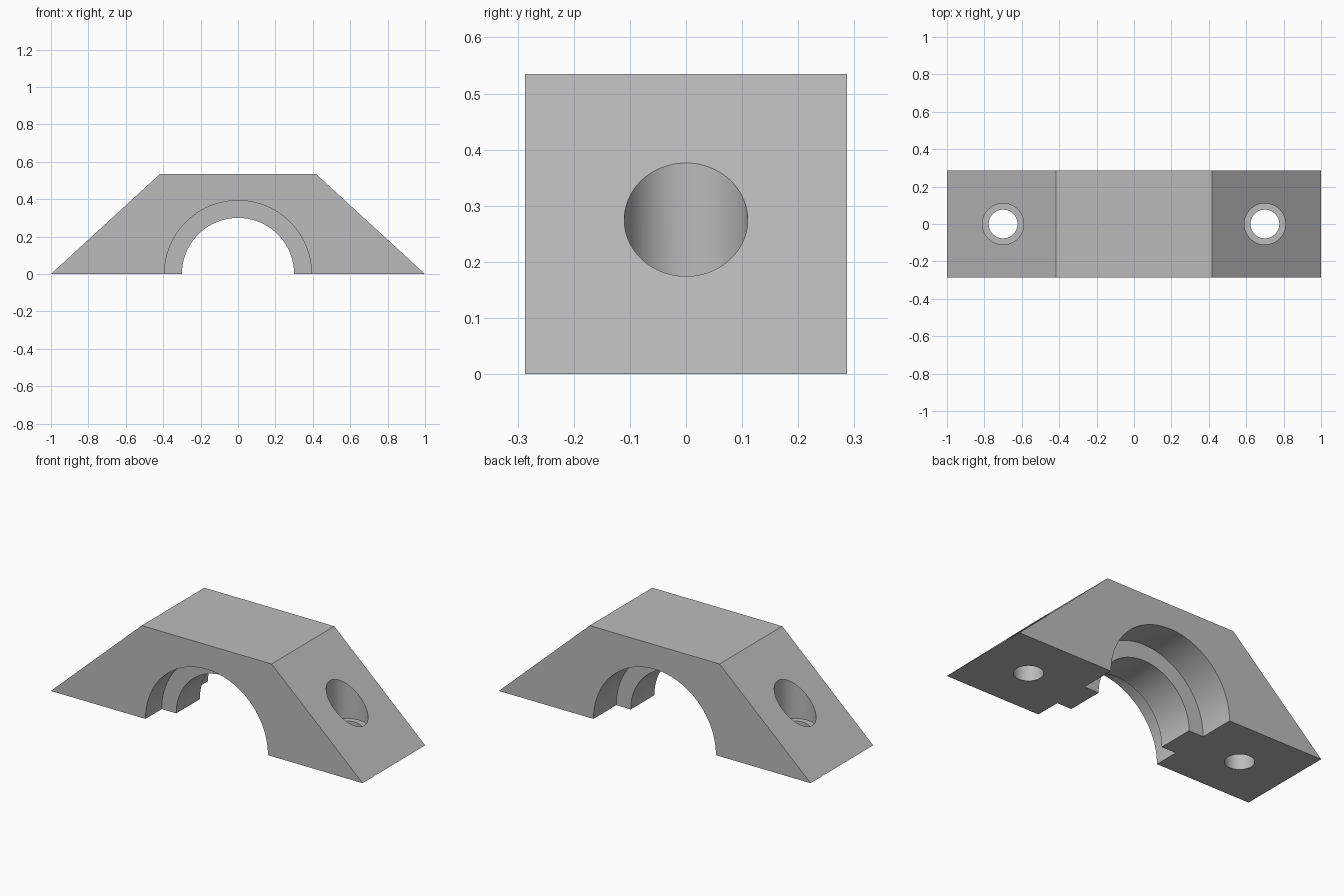
import bpy
import bmesh
import math

cube = bpy.data.objects.get("Cube")
if cube:
    bpy.data.objects.remove(cube, do_unlink=True)

HALF_DEPTH = 0.287
HEIGHT = 0.535

grey = bpy.data.materials.new("light grey")
grey.use_nodes = True
colour = (0.5, 0.5, 0.5, 1.0)
grey.diffuse_color = colour
grey.node_tree.nodes["Principled BSDF"].inputs["Base Color"].default_value = colour


def make_object(name, bm):
    mesh = bpy.data.meshes.new(name)
    bmesh.ops.recalc_face_normals(bm, faces=bm.faces)
    bm.to_mesh(mesh)
    bm.free()
    obj = bpy.data.objects.new(name, mesh)
    bpy.context.collection.objects.link(obj)
    mesh.materials.append(grey)
    return obj


def extrude_profile(name, profile, half_depth):
    """Extrude an x-z outline along y, centred on y = 0."""
    bm = bmesh.new()
    face = bm.faces.new([bm.verts.new((x, -half_depth, z)) for x, z in profile])
    result = bmesh.ops.extrude_face_region(bm, geom=[face])
    moved = [v for v in result["geom"] if isinstance(v, bmesh.types.BMVert)]
    bmesh.ops.translate(bm, verts=moved, vec=(0, 2 * half_depth, 0))
    return make_object(name, bm)


def cylinder(name, radius, start, end, axis, x=0.0):
    """Cutter running from start to end along the y or z axis."""
    bm = bmesh.new()
    bmesh.ops.create_cone(bm, cap_ends=True, segments=96, radius1=radius,
                          radius2=radius, depth=end - start)
    obj = make_object(name, bm)
    middle = (start + end) / 2
    if axis == "y":
        obj.rotation_euler.x = math.pi / 2
        obj.location = (x, middle, 0)
    else:
        obj.location = (x, 0, middle)
    obj.hide_render = True
    return obj


# Trapezoidal cap body
body = extrude_profile("bearing_cap", [(-1, 0), (1, 0), (0.417, HEIGHT),
                                       (-0.417, HEIGHT)], HALF_DEPTH)

# Shaft bore, with a wider recess at each end leaving an off-centre rib
cutters = [
    cylinder("bore_cutter", 0.3, -0.5, 0.5, "y"),
    cylinder("front_recess_cutter", 0.393, -0.6, -0.138, "y"),
    cylinder("back_recess_cutter", 0.393, 0.078, 0.6, "y"),
]

# Counterbored bolt hole on each side
for side, x in (("left", 0.7), ("right", -0.7)):
    cutters.append(cylinder(side + "_bolt_hole_cutter", 0.077, -0.2, 0.8, "z", x))
    cutters.append(cylinder(side + "_counterbore_cutter", 0.11, 0.134, 0.9, "z", x))

bpy.ops.object.select_all(action="DESELECT")
bpy.context.view_layer.objects.active = body
body.select_set(True)
for cutter in cutters:
    cut = body.modifiers.new(cutter.name, "BOOLEAN")
    cut.operation = "DIFFERENCE"
    cut.solver = "EXACT"
    cut.object = cutter
    bpy.ops.object.modifier_apply(modifier=cut.name)
    bpy.data.objects.remove(cutter, do_unlink=True)

# Smooth bore walls with crisp edges
bpy.ops.object.shade_smooth_by_angle(angle=math.radians(30))
